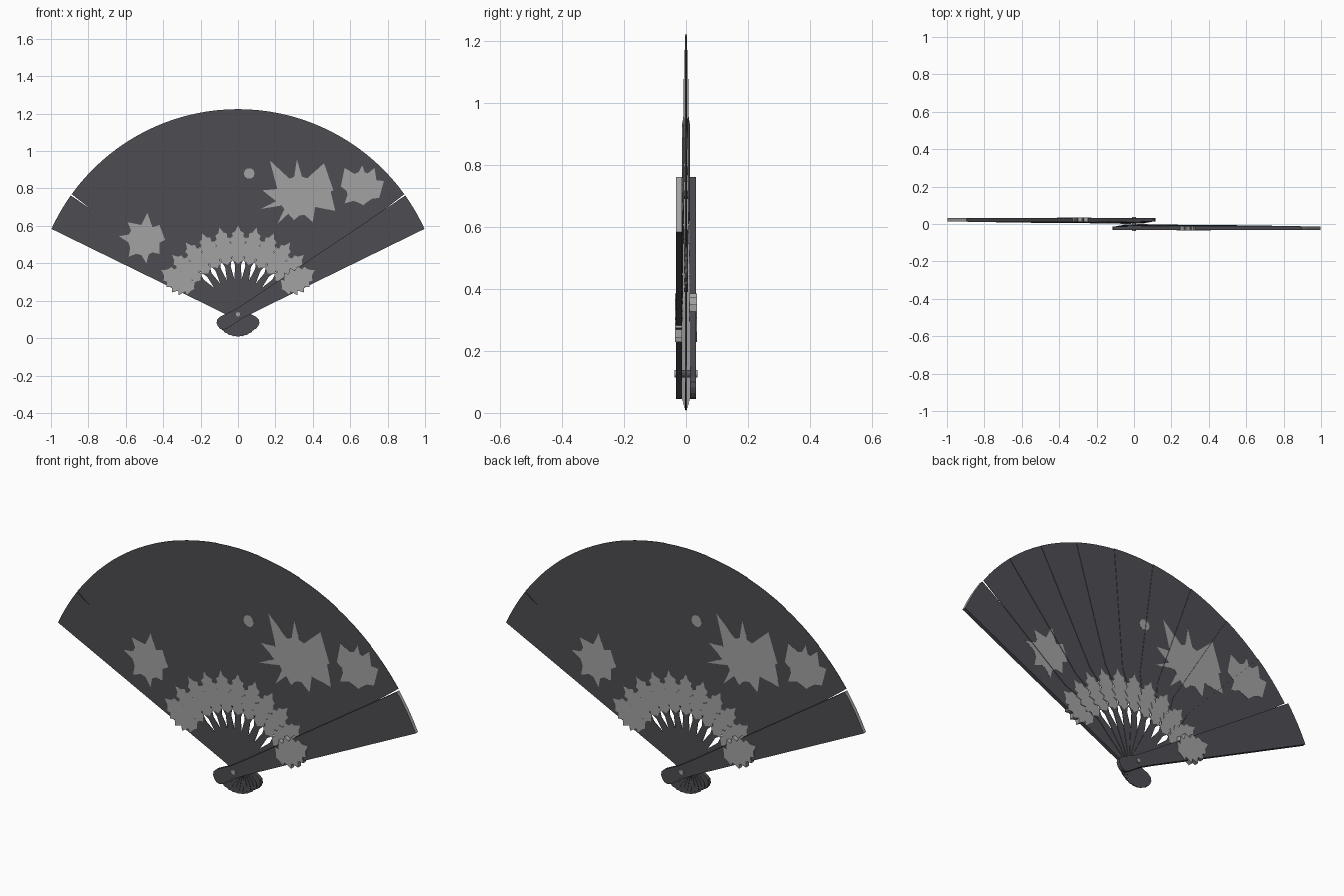
import bpy, bmesh, math
from mathutils import Vector, Matrix

cube = bpy.data.objects.get("Cube")
if cube:
    bpy.data.objects.remove(cube, do_unlink=True)

PIVOT = Vector((0, 0, 0.127))
COUNT, FIRST, STEP = 11, 30, 12      # blades, first angle, spacing in degrees
RADIUS = 1.097
GAP = 0.0029                         # depth between neighbouring blades
STACK = 4.5 * GAP                    # half depth of the inner blades


def material(name, colour):
    m = bpy.data.materials.new(name)
    m.use_nodes = True
    m.diffuse_color = (*colour, 1)
    m.node_tree.nodes["Principled BSDF"].inputs["Base Color"].default_value = (*colour, 1)
    return m


DARK = material("charcoal", (0.075, 0.073, 0.085))
LIGHT = material("pale grey", (0.36, 0.36, 0.36))


def finish(name, bm, *mats):
    bmesh.ops.recalc_face_normals(bm, faces=bm.faces)
    mesh = bpy.data.meshes.new(name)
    bm.to_mesh(mesh)
    bm.free()
    for m in mats:
        mesh.materials.append(m)
    ob = bpy.data.objects.new(name, mesh)
    bpy.context.collection.objects.link(ob)
    return ob


def axes(angle):
    a = math.radians(angle)
    return (Vector((math.cos(a), 0, math.sin(a))),
            Vector((-math.sin(a), 0, math.cos(a))))


def thicken(bm, y0, y1):
    # turn flat faces at y0 into a plate reaching y1
    geo = bmesh.ops.extrude_face_region(bm, geom=bm.faces[:], use_keep_orig=True)["geom"]
    verts = [v for v in geo if isinstance(v, bmesh.types.BMVert)]
    bmesh.ops.translate(bm, verts=verts, vec=(0, y1 - y0, 0))


def plate(half, angle, y0, y1):
    # symmetric outline, given as (distance, half width), along a direction
    along, across = axes(angle)
    pts = half + [(r, -w) for r, w in reversed(half) if w > 0]
    bm = bmesh.new()
    bm.faces.new([bm.verts.new(PIVOT + along * r + across * w + Vector((0, y0, 0)))
                  for r, w in pts])
    thicken(bm, y0, y1)
    return bm


def tip(width):
    # rounded outer end of a blade
    top = math.asin(width / RADIUS)
    return [(RADIUS * math.cos(t), RADIUS * math.sin(t)) for t in (top, top / 2, 0)]


HANDLE = [(-0.12, 0), (-0.116, 0.014), (-0.104, 0.026), (-0.085, 0.031), (0, 0.028)]
INNER = HANDLE + [(0.17, 0.021), (0.26, 0.015), (0.3, 0.03), (0.41, 0.042),
                  (0.48, 0.068)] + tip(0.118)
GUARD = [(-0.125, 0), (-0.122, 0.018), (-0.11, 0.032), (-0.09, 0.037),
         (0, 0.03), (0.1, 0.035)] + tip(0.103)
LEAF = [(0.27, 0), (0.28, 0.012), (0.29, 0.034), (0.305, 0.024), (0.325, 0.052),
        (0.34, 0.037), (0.365, 0.056), (0.38, 0.036), (0.405, 0.048),
        (0.415, 0.028), (0.435, 0.032), (0.445, 0.014), (0.475, 0)]
WIDE_LEAF = [(r, w * 1.35) for r, w in LEAF]


def depth(i):
    return (i - COUNT // 2) * GAP


# Inner blades with their leaf ornaments
for i in range(1, COUNT - 1):
    angle, y = FIRST + STEP * i, depth(i)
    finish(f"blade_{i}", plate(INNER, angle, y - 0.0011, y + 0.0011), DARK)
    finish(f"leaf_ornament_{i}", plate(LEAF, angle, y - 0.0014, y + 0.0014), LIGHT)

# Thick outer guards with pale tips
for side, angle, s in (("front", FIRST, -1), ("back", 180 - FIRST, 1)):
    bm = plate(GUARD, angle, s * STACK, s * 0.032)
    along = axes(angle)[0]
    bm.normal_update()
    for f in bm.faces:
        if (f.calc_center_median() - PIVOT).dot(along) > 1.05:
            f.material_index = 1
    finish(f"{side}_guard", bm, DARK, LIGHT)
    finish(f"{side}_guard_leaf", plate(WIDE_LEAF, angle, s * 0.0128, s * 0.0355), LIGHT)

# Rivet through the pivot
bm = bmesh.new()
bmesh.ops.create_cone(bm, cap_ends=True, segments=12, radius1=0.012, radius2=0.012,
                      depth=0.074,
                      matrix=Matrix.Translation(PIVOT) @ Matrix.Rotation(math.pi / 2, 4, "X"))
finish("rivet", bm, LIGHT)


def star(centre, inner, tips):
    # spiky flower: two valley points between each pair of tips
    cx, cz = centre
    polar = sorted((math.atan2(z - cz, x - cx), math.hypot(x - cx, z - cz)) for x, z in tips)
    pts = []
    for k, (a, r) in enumerate(polar):
        b = polar[(k + 1) % len(polar)][0]
        b += 2 * math.pi if b <= a else 0
        for t, q in ((0, r), (0.3, inner), (0.7, inner)):
            ang = a + (b - a) * t
            pts.append((cx + q * math.cos(ang), cz + q * math.sin(ang)))
    return pts


FLOWERS = {
    "large_flower": star((0.325, 0.76), 0.105, [
        (0.17, 0.95), (0.315, 0.955), (0.46, 0.935), (0.51, 0.79), (0.52, 0.68),
        (0.4, 0.62), (0.3, 0.63), (0.21, 0.61), (0.12, 0.69), (0.13, 0.79)]),
    "right_flower": star((0.66, 0.805), 0.083, [
        (0.57, 0.91), (0.665, 0.925), (0.73, 0.91), (0.78, 0.84), (0.755, 0.75),
        (0.67, 0.71), (0.57, 0.72), (0.55, 0.81)]),
    "left_flower": star((-0.505, 0.525), 0.083, [
        (-0.485, 0.67), (-0.59, 0.62), (-0.637, 0.545), (-0.585, 0.435),
        (-0.49, 0.4), (-0.42, 0.45), (-0.39, 0.525), (-0.42, 0.605)]),
    "petal_dot": [(0.06 + 0.029 * math.cos(k * math.pi / 5),
                   0.88 + 0.029 * math.sin(k * math.pi / 5)) for k in range(10)],
}


def upper_edge(i):
    # point on a blade's upper edge and the normal pointing away from the blade
    along, across = axes(FIRST + STEP * i)
    slope = 0.069 if i in (0, COUNT - 1) else 0.082
    return PIVOT + across * 0.0286, (across - along * slope).normalized()


# Painted flowers, split so each piece lies on its own blade, on both sides
for name, outline in FLOWERS.items():
    for i in range(1, COUNT):
        y = STACK if i == COUNT - 1 else depth(i) - 0.0011
        bm = bmesh.new()
        bm.faces.new([bm.verts.new((x, y, z)) for x, z in outline])
        bmesh.ops.triangulate(bm, faces=bm.faces[:])
        for j, keep_inside in ((i, True), (i - 1, False)):
            co, no = upper_edge(j)
            bmesh.ops.bisect_plane(bm, geom=bm.verts[:] + bm.edges[:] + bm.faces[:],
                                   plane_co=co, plane_no=no,
                                   clear_outer=keep_inside, clear_inner=not keep_inside)
        if not bm.faces:
            bm.free()
            continue
        thicken(bm, y, y - 0.0008)
        front = finish(f"{name}_front_{i}", bm, LIGHT)
        back = bpy.data.objects.new(f"{name}_back_{i}", front.data)
        back.rotation_euler.z = math.pi
        bpy.context.collection.objects.link(back)
